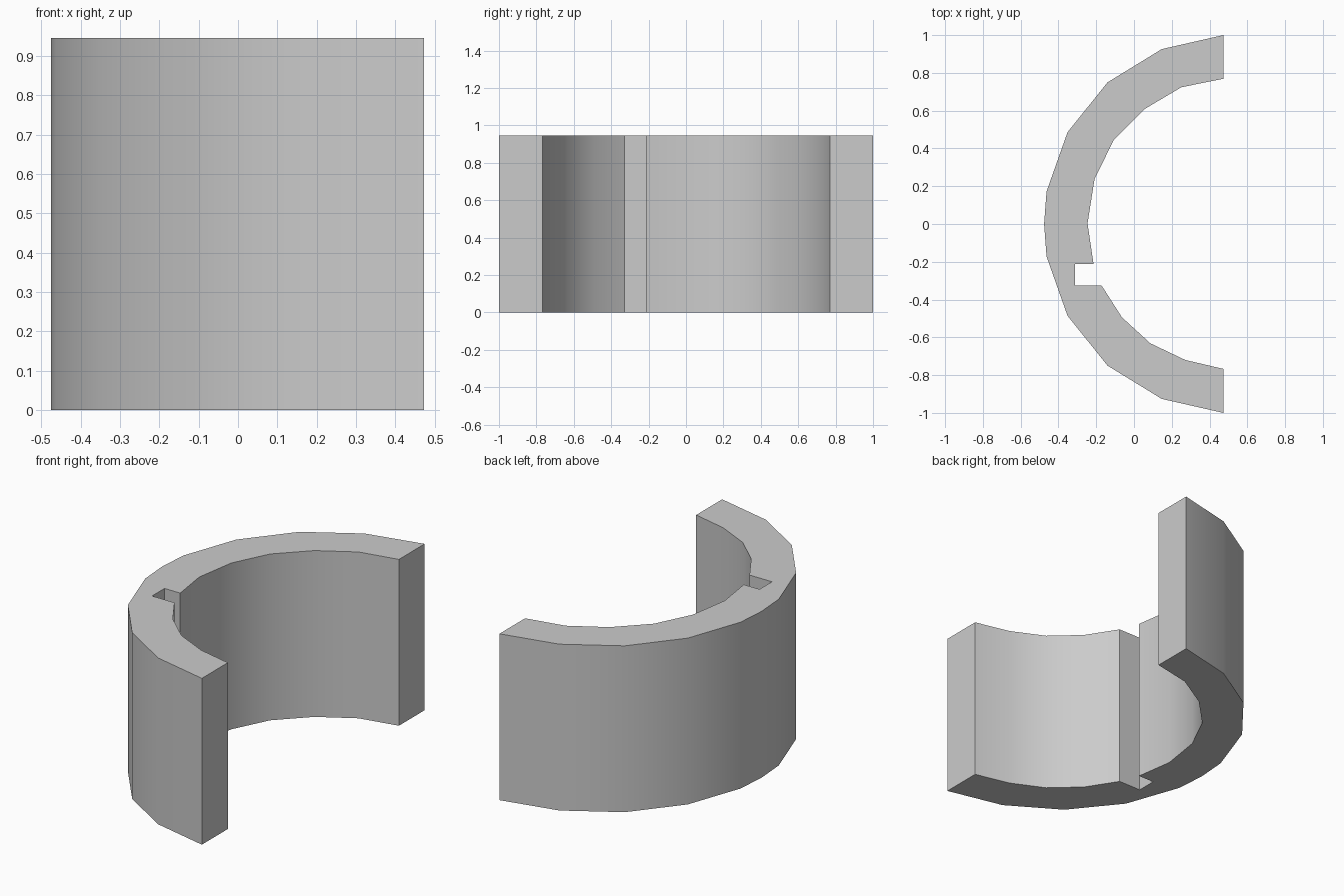
import bpy
import bmesh
from mathutils import Vector

cube = bpy.data.objects.get("Cube")
if cube:
    bpy.data.objects.remove(cube, do_unlink=True)

HEIGHT = 0.945

# Plain grey material
grey = bpy.data.materials.new("plain grey")
grey.use_nodes = True
colour = (0.6, 0.6, 0.6, 1)
grey.diffuse_color = colour
grey.node_tree.nodes["Principled BSDF"].inputs["Base Color"].default_value = colour

# Outer arc: one half, mirrored across y
half = [(0.473, 1.0), (0.147, 0.926), (-0.14, 0.75), (-0.352, 0.486), (-0.463, 0.172)]
outer = half + [(-0.476, 0)] + [(x, -y) for x, y in reversed(half)]

# Inner arc, from the front end to the back end, with the square key slot
inner_front = [(0.473, -0.767), (0.272, -0.72), (0.087, -0.632), (-0.064, -0.494)]
slot = [(-0.172, -0.325), (-0.313, -0.325), (-0.313, -0.213), (-0.214, -0.213)]
inner_back = [(-0.246, 0.003), (-0.209, 0.238), (-0.108, 0.443), (0.055, 0.608),
              (0.251, 0.724), (0.473, 0.769)]
profile = outer + inner_front + slot + inner_back

# Half ring: extrude the profile upward
bm = bmesh.new()
base = bm.faces.new([bm.verts.new((x, y, 0)) for x, y in profile])
top = bmesh.ops.extrude_face_region(bm, geom=[base], use_keep_orig=True)["geom"]
bmesh.ops.translate(bm, vec=Vector((0, 0, HEIGHT)),
                    verts=[v for v in top if isinstance(v, bmesh.types.BMVert)])
bmesh.ops.recalc_face_normals(bm, faces=bm.faces)
mesh = bpy.data.meshes.new("half_ring")
bm.to_mesh(mesh)
bm.free()
mesh.materials.append(grey)
ring = bpy.data.objects.new("half_ring", mesh)
bpy.context.collection.objects.link(ring)

# Smooth curved walls, sharp rims and slot corners
bpy.ops.object.select_all(action="DESELECT")
ring.select_set(True)
bpy.context.view_layer.objects.active = ring
bpy.ops.object.shade_smooth_by_angle(angle=0.52)
